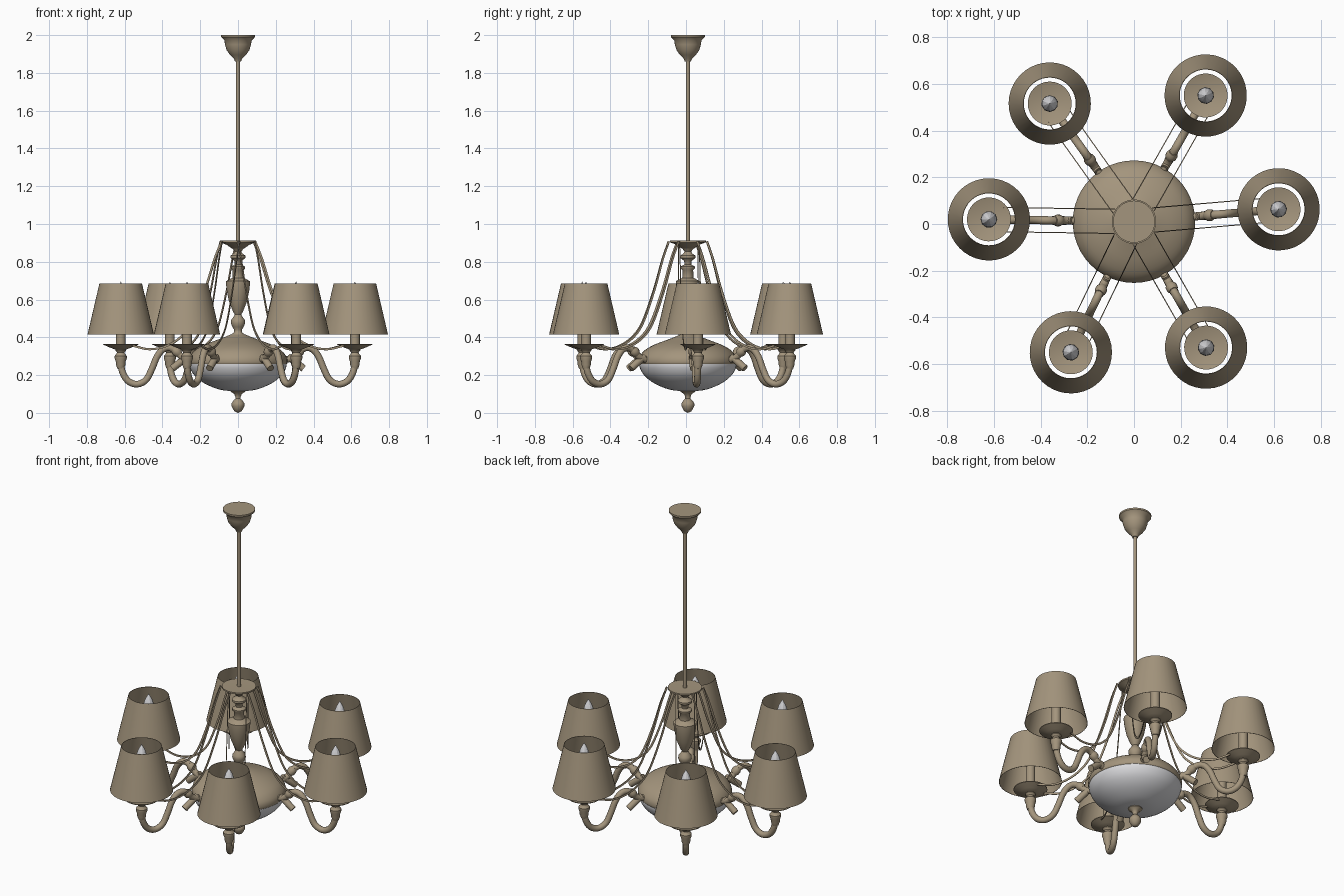
import bpy, bmesh, math
from mathutils import Vector, Matrix


def mat(name, c):
    m = bpy.data.materials.new(name)
    m.diffuse_color = (*c, 1)
    return m


BRASS = mat("antique_brass", (0.37, 0.30, 0.205))
GLASS = mat("frosted_glass", (0.70, 0.70, 0.72))
CENTRE = Vector((0, 0.01, 0))
ARM_R = 0.621


def finish(name, bm, material, place, angle=40):
    bmesh.ops.recalc_face_normals(bm, faces=bm.faces)
    me = bpy.data.meshes.new(name)
    bm.to_mesh(me)
    bm.free()
    me.materials.append(material)
    ob = bpy.data.objects.new(name, me)
    bpy.context.collection.objects.link(ob)
    ob.matrix_world = place
    bpy.ops.object.select_all(action='DESELECT')
    ob.select_set(True)
    bpy.context.view_layer.objects.active = ob
    bpy.ops.object.shade_smooth_by_angle(angle=math.radians(angle))
    return ob


def smooth_path(pts, steps=5):
    # Catmull-Rom through the points
    pts = [Vector(p) for p in pts]
    p = [2 * pts[0] - pts[1]] + pts + [2 * pts[-1] - pts[-2]]
    out = []
    for i in range(1, len(p) - 2):
        a, b, c, d = p[i - 1:i + 3]
        for k in range(steps):
            t = k / steps
            out.append(0.5 * (2 * b + (c - a) * t + (2 * a - 5 * b + 4 * c - d) * t * t
                              + (3 * b - a - 3 * c + d) * t ** 3))
    return out + [pts[-1]]


def lathe(name, profile, material, place, seg=32, curved=False, angle=40):
    # spin an (r, z) profile about z
    if curved:
        profile = [(max(v.x, 0.0), v.y) for v in smooth_path(profile, 3)]
    bm = bmesh.new()
    vs = [bm.verts.new((r, 0, z)) for r, z in profile]
    es = [bm.edges.new(e) for e in zip(vs, vs[1:])]
    bmesh.ops.spin(bm, geom=vs + es, cent=(0, 0, 0), axis=(0, 0, 1),
                   angle=2 * math.pi, steps=seg, use_merge=True)
    bmesh.ops.remove_doubles(bm, verts=bm.verts, dist=1e-5)
    return finish(name, bm, material, place, angle)


def sweep(name, pts, wide, tall, side, place, seg=12, shift=0.0):
    # tube along an (out, up) path held at a sideways offset
    path = smooth_path(pts)
    bm = bmesh.new()
    rings = []
    for i, p in enumerate(path):
        t = (path[min(i + 1, len(path) - 1)] - path[max(i - 1, 0)]).normalized()
        n = Vector((-t.y, t.x))
        ring = []
        for k in range(seg):
            a = 2 * math.pi * (k + 0.5) / seg
            q = p + n * tall * math.sin(a)
            ring.append(bm.verts.new((q.x, side + shift * i / len(path) + wide * math.cos(a), q.y)))
        rings.append(ring)
    for r1, r2 in zip(rings, rings[1:]):
        for k in range(seg):
            j = (k + 1) % seg
            bm.faces.new((r1[k], r1[j], r2[j], r2[k]))
    bm.faces.new(rings[0])
    bm.faces.new(rings[-1])
    return finish(name, bm, BRASS, place, 50)


# Central parts
mid = Matrix.Translation(CENTRE)
lathe("ceiling_canopy", [(0, 2), (0.09, 2), (0.09, 1.99), (0.072, 1.972), (0.069, 1.95), (0.06, 1.92),
                         (0.042, 1.895), (0.022, 1.875), (0.016, 1.86), (0, 1.86)], BRASS, mid)
lathe("hanging_rod", [(0, 1.88), (0.0105, 1.88), (0.0105, 0.9), (0, 0.9)], BRASS, mid, 16)
lathe("chain_disc", [(0, 0.91), (0.095, 0.912), (0.095, 0.903), (0.06, 0.89), (0.032, 0.87), (0, 0.87)], BRASS, mid)
lathe("turned_column", [(0, 0.89), (0.026, 0.885), (0.03, 0.87), (0.018, 0.855), (0.022, 0.845), (0.04, 0.832),
                        (0.04, 0.82), (0.02, 0.805), (0.018, 0.785), (0.038, 0.775), (0.038, 0.765),
                        (0.028, 0.755), (0.03, 0.715), (0.064, 0.697), (0.064, 0.688), (0.06, 0.65),
                        (0.048, 0.59), (0.028, 0.54), (0.017, 0.52), (0.024, 0.508), (0.036, 0.492),
                        (0.038, 0.475), (0.03, 0.455), (0.02, 0.44), (0.022, 0.425), (0.045, 0.41),
                        (0.05, 0.395), (0, 0.395)], BRASS, mid, angle=50)
lathe("body_dome", [(0.04, 0.415), (0.07, 0.402), (0.12, 0.383), (0.18, 0.36), (0.228, 0.332), (0.255, 0.3),
                    (0.262, 0.275), (0.258, 0.258), (0.24, 0.255)], BRASS, mid, 48, True)
lathe("glass_bowl", [(0.258, 0.265), (0.255, 0.24), (0.235, 0.203), (0.195, 0.167), (0.14, 0.138),
                     (0.08, 0.12), (0, 0.114)], GLASS, mid, 48, True)
lathe("bottom_finial", [(0, 0.125), (0.04, 0.122), (0.04, 0.113), (0.02, 0.1), (0.014, 0.085), (0.014, 0.075),
                        (0.024, 0.066), (0.034, 0.05), (0.034, 0.036), (0.026, 0.02), (0.018, 0.008),
                        (0, 0)], BRASS, mid, 24)

ARM = [(0.621, 0.28), (0.613, 0.22), (0.583, 0.17), (0.535, 0.152), (0.487, 0.175), (0.455, 0.235),
       (0.43, 0.295), (0.4, 0.334), (0.365, 0.345), (0.33, 0.328), (0.295, 0.295), (0.25, 0.28)]
CHAIN = [(0.087, 0.908), (0.125, 0.81), (0.175, 0.65), (0.245, 0.475), (0.31, 0.395), (0.39, 0.35),
         (0.47, 0.337), (0.535, 0.35), (0.56, 0.358)]

# Six arms, each with candle, shade and two chains
for deg in (4.9, 60.4, 125.5, 179.1, 244.2, 299.8):
    rot = mid @ Matrix.Rotation(math.radians(deg), 4, 'Z')
    tip = rot @ Matrix.Translation((ARM_R, 0, 0))
    sweep("arm", ARM, 0.018, 0.018, 0, rot)
    for s in (-1, 1):
        sweep("swag_chain", CHAIN, 0.003, 0.008, 0.052 * s, rot, 4)
    # scroll stub and bead where the arm meets the body
    stub = rot @ Matrix.Translation((0.265, 0, 0.3)) @ Matrix.Rotation(math.radians(128), 4, 'Y')
    lathe("scroll_stub", [(0, 0), (0.016, 0), (0.019, 0.05), (0.019, 0.105), (0, 0.105)], BRASS, stub, 16)
    bead = rot @ Matrix.Translation((0.325, 0, 0.324)) @ Matrix.Rotation(math.radians(45), 4, 'Y')
    lathe("arm_bead", [(0, -0.025), (0.018, -0.022), (0.025, -0.008), (0.025, 0.008), (0.018, 0.022),
                       (0, 0.025)], BRASS, bead, 16)
    lathe("arm_cup", [(0, 0.346), (0.026, 0.342), (0.029, 0.332), (0.02, 0.32), (0.022, 0.313), (0.032, 0.302),
                      (0.032, 0.288), (0.026, 0.272), (0.025, 0.255), (0.018, 0.235), (0, 0.23)], BRASS, tip, 20)
    lathe("drip_plate", [(0, 0.352), (0.04, 0.352), (0.094, 0.366), (0.094, 0.362), (0.055, 0.345),
                         (0.03, 0.336), (0, 0.336)], BRASS, tip)
    lathe("candle_sleeve", [(0, 0.35), (0.026, 0.35), (0.026, 0.55), (0, 0.55)], BRASS, tip, 16)
    lathe("candle_bulb", [(0, 0.545), (0.022, 0.55), (0.036, 0.59), (0.034, 0.615), (0.02, 0.66),
                          (0, 0.695)], GLASS, tip, 10, angle=20)
    lathe("lamp_shade", [(0.176, 0.414), (0.113, 0.684), (0.111, 0.684), (0.174, 0.414), (0.176, 0.414)],
          BRASS, tip, 40)
